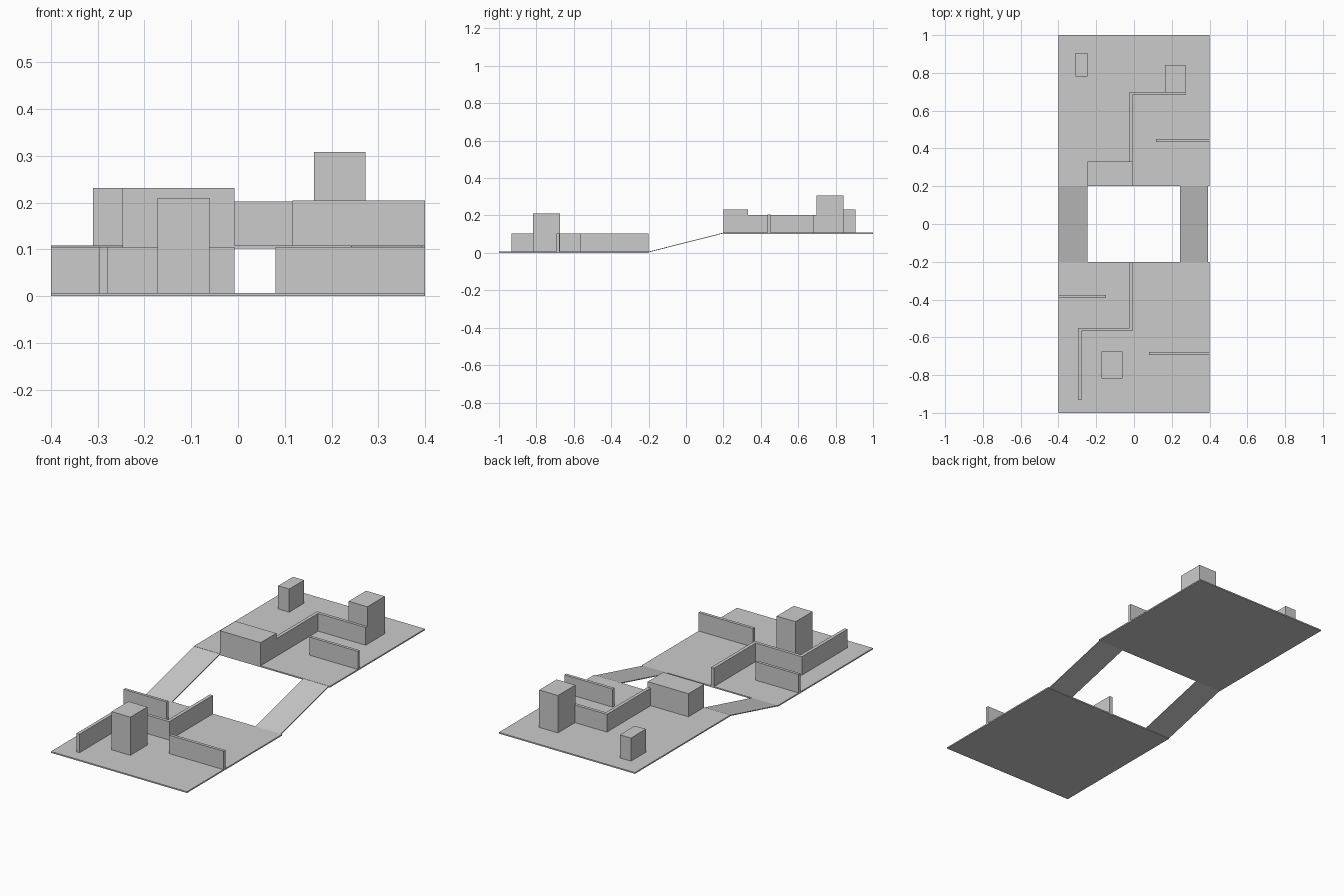
import bpy

if "Cube" in bpy.data.objects:
    bpy.data.objects.remove(bpy.data.objects["Cube"])


def mesh(name, verts, faces):
    me = bpy.data.meshes.new(name)
    me.from_pydata(verts, [], faces)
    me.update()
    ob = bpy.data.objects.new(name, me)
    bpy.context.collection.objects.link(ob)
    return ob


FACES = [(0, 3, 2, 1), (4, 5, 6, 7), (0, 1, 5, 4),
         (1, 2, 6, 5), (2, 3, 7, 6), (3, 0, 4, 7)]


def box(name, x0, x1, y0, y1, z0, z1, rise=0.0):
    # rise lifts the far (y1) end, turning the box into a ramp
    v = [(x, y, z + (rise if y == y1 else 0.0))
         for z in (z0, z1)
         for x, y in ((x0, y0), (x1, y0), (x1, y1), (x0, y1))]
    return mesh(name, v, FACES)


LOW, HIGH, T = 0.0, 0.102, 0.007

# floor plates
box("lower_floor", -0.4, 0.4, -1.0, -0.2, LOW, LOW + T)
box("upper_floor", -0.4, 0.4, 0.2, 1.0, HIGH, HIGH + T)

# sloping ramps joining the floors
for name, x0, x1 in (("left_ramp", -0.4, -0.247), ("right_ramp", 0.243, 0.393)):
    box(name, x0, x1, -0.2, 0.2, 0.003, 0.007, rise=0.101)

# walls and blocks: name, x range, y range, top height
lower = [
    ("lower_left_wall", -0.4, -0.147, -0.39, -0.375, 0.105),
    ("lower_middle_wall", -0.025, -0.007, -0.567, -0.2, 0.105),
    ("lower_cross_wall", -0.297, -0.007, -0.567, -0.55, 0.105),
    ("lower_front_wall", -0.297, -0.279, -0.933, -0.55, 0.105),
    ("lower_right_wall", 0.08, 0.4, -0.693, -0.677, 0.105),
    ("lower_tall_block", -0.172, -0.061, -0.817, -0.675, 0.21),
]
upper = [
    ("upper_middle_wall", -0.025, -0.007, 0.2, 0.70, 0.203),
    ("upper_cross_wall", -0.025, 0.273, 0.683, 0.70, 0.203),
    ("upper_right_wall", 0.117, 0.4, 0.435, 0.451, 0.205),
    ("upper_edge_block", -0.247, -0.007, 0.2, 0.332, 0.232),
    ("upper_tall_block", 0.163, 0.273, 0.697, 0.843, 0.308),
    ("upper_small_block", -0.31, -0.245, 0.78, 0.905, 0.232),
]
for base, parts in ((LOW + T, lower), (HIGH + T, upper)):
    for name, x0, x1, y0, y1, top in parts:
        box(name, x0, x1, y0, y1, base, top)
